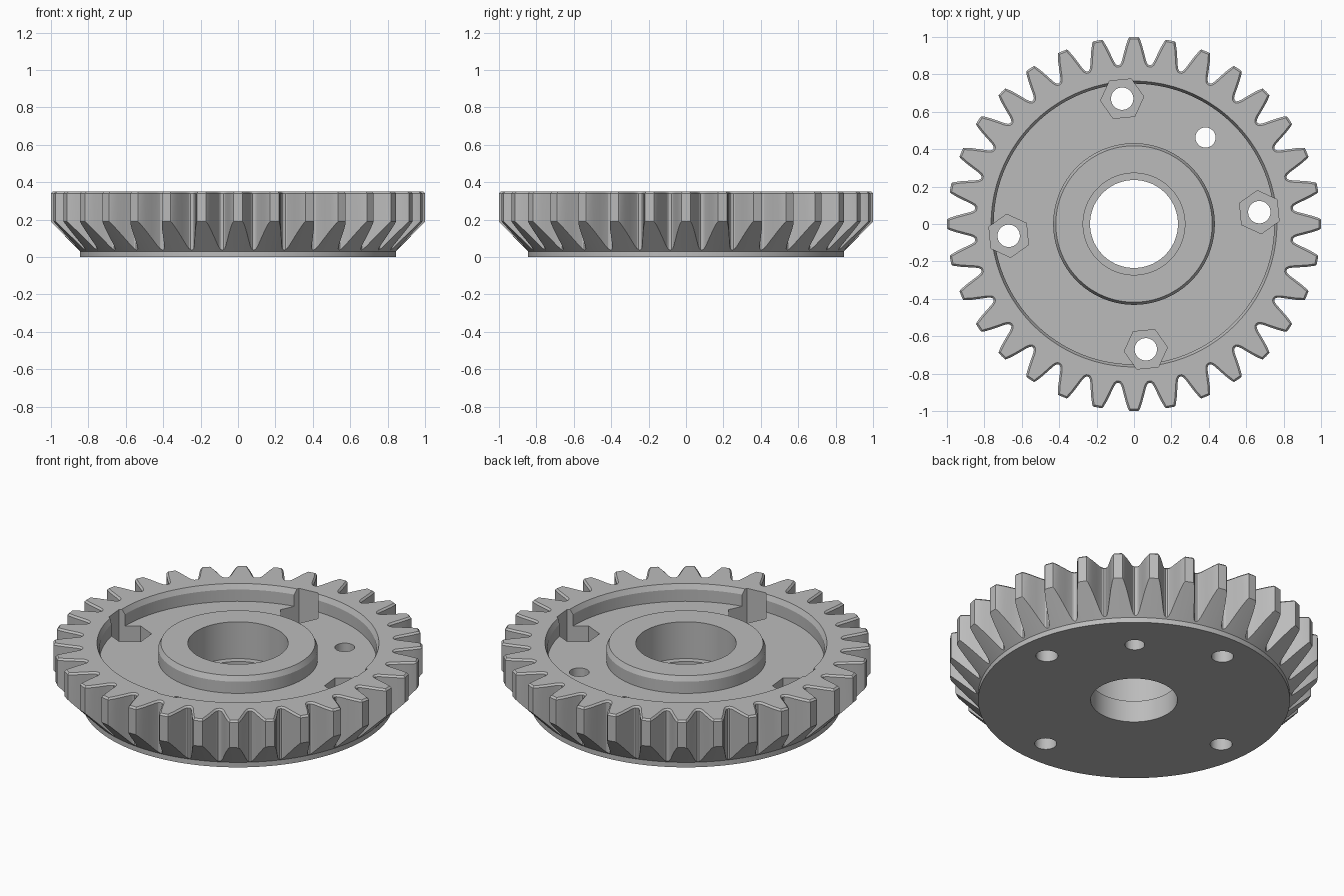
import bpy, bmesh
from math import cos, sin, radians, tau
from mathutils import Vector

if "Cube" in bpy.data.objects:
    bpy.data.objects.remove(bpy.data.objects["Cube"], do_unlink=True)

TEETH = 32
TOP, FLOOR, LEDGE, LIP = 0.35, 0.25, 0.13, 0.03
DISC_R = 0.845

steel = bpy.data.materials.new("grey_steel")
steel.use_nodes = True
grey = (0.5, 0.5, 0.5, 1)
steel.diffuse_color = grey
steel.node_tree.nodes["Principled BSDF"].inputs["Base Color"].default_value = grey

# Half of one tooth: (degrees from the tooth centre, radius), tip to root
half = [(0, 1), (1.4, 1), (1.8, 0.99), (2.6, 0.955), (3.4, 0.915),
        (4.2, 0.877), (4.7, 0.861), (5.2, 0.854), (5.625, 0.853)]
tooth = [(-a, r) for a, r in half[-2:0:-1]] + half

# Full toothed outline
angles, radii = [], []
for i in range(TEETH):
    for a, r in tooth:
        angles.append(radians(a) + i * tau / TEETH)
        radii.append(r)
count = len(angles)
outline = [Vector((r * cos(a), r * sin(a))) for a, r in zip(angles, radii)]


def inset(points, amount):
    """Move each point of a closed outline inward along its normal."""
    moved = []
    for i, p in enumerate(points):
        t = (points[(i + 1) % count] - points[i - 1]).normalized()
        moved.append(p + Vector((-t.y, t.x)) * amount)
    return moved


def circle(r, z):
    return [(r * cos(a), r * sin(a), z) for a in angles]


# Cross-section rings: back disc, conical underside, teeth, recess, hub, bore
rings = [
    circle(DISC_R, 0),
    circle(DISC_R, LIP),
    [(p.x, p.y, LIP + (p.length - DISC_R) * 1.03) for p in outline],
    [(p.x, p.y, TOP - 0.01) for p in outline],
    [(p.x, p.y, TOP) for p in inset(outline, 0.01)],
    circle(0.764, TOP),
    circle(0.75, TOP - 0.03),
    circle(0.75, FLOOR),
    circle(0.432, FLOOR),
    circle(0.432, TOP - 0.03),
    circle(0.418, TOP),
    circle(0.272, TOP),
    circle(0.272, LEDGE),
    circle(0.235, LEDGE),
    circle(0.235, 0),
]

bm = bmesh.new()
loops = [[bm.verts.new(co) for co in ring] for ring in rings]
for k, low in enumerate(loops):
    high = loops[(k + 1) % len(loops)]
    for i in range(count):
        j = (i + 1) % count
        bm.faces.new((low[i], low[j], high[j], high[i]))
bmesh.ops.recalc_face_normals(bm, faces=bm.faces)
mesh = bpy.data.meshes.new("toothed_wheel")
bm.to_mesh(mesh)
bm.free()
mesh.materials.append(steel)
wheel = bpy.data.objects.new("toothed_wheel", mesh)
bpy.context.collection.objects.link(wheel)
bpy.ops.object.select_all(action="DESELECT")
wheel.select_set(True)
bpy.context.view_layer.objects.active = wheel


def cut(sides, r, degrees, distance, z0, z1):
    """Cut a prism-shaped hole whose corners point along the tangent."""
    a = radians(degrees)
    b = bmesh.new()
    bmesh.ops.create_cone(b, cap_ends=True, segments=sides, radius1=r,
                          radius2=r, depth=z1 - z0)
    m = bpy.data.meshes.new("cutter")
    b.to_mesh(m)
    b.free()
    m.materials.append(steel)
    cutter = bpy.data.objects.new("cutter", m)
    cutter.hide_render = True
    cutter.location = (distance * cos(a), distance * sin(a), (z0 + z1) / 2)
    # The first corner of the prism lies on its local y axis
    cutter.rotation_euler.z = a
    bpy.context.collection.objects.link(cutter)
    mod = wheel.modifiers.new("hole", "BOOLEAN")
    mod.operation = "DIFFERENCE"
    mod.solver = "EXACT"
    mod.object = cutter
    bpy.context.view_layer.update()
    bpy.ops.object.modifier_apply(modifier=mod.name)
    bpy.data.objects.remove(cutter, do_unlink=True)


# Four bolt holes with hexagonal nut pockets
for i in range(4):
    turn = 5.4 + 90 * i
    cut(6, 0.116, turn, 0.673, LEDGE, 0.5)
    cut(32, 0.06, turn, 0.673, -0.1, 0.5)

# Single locating hole
cut(32, 0.054, 50.4, 0.6, -0.1, 0.5)

bpy.ops.object.shade_smooth_by_angle(angle=radians(20))
